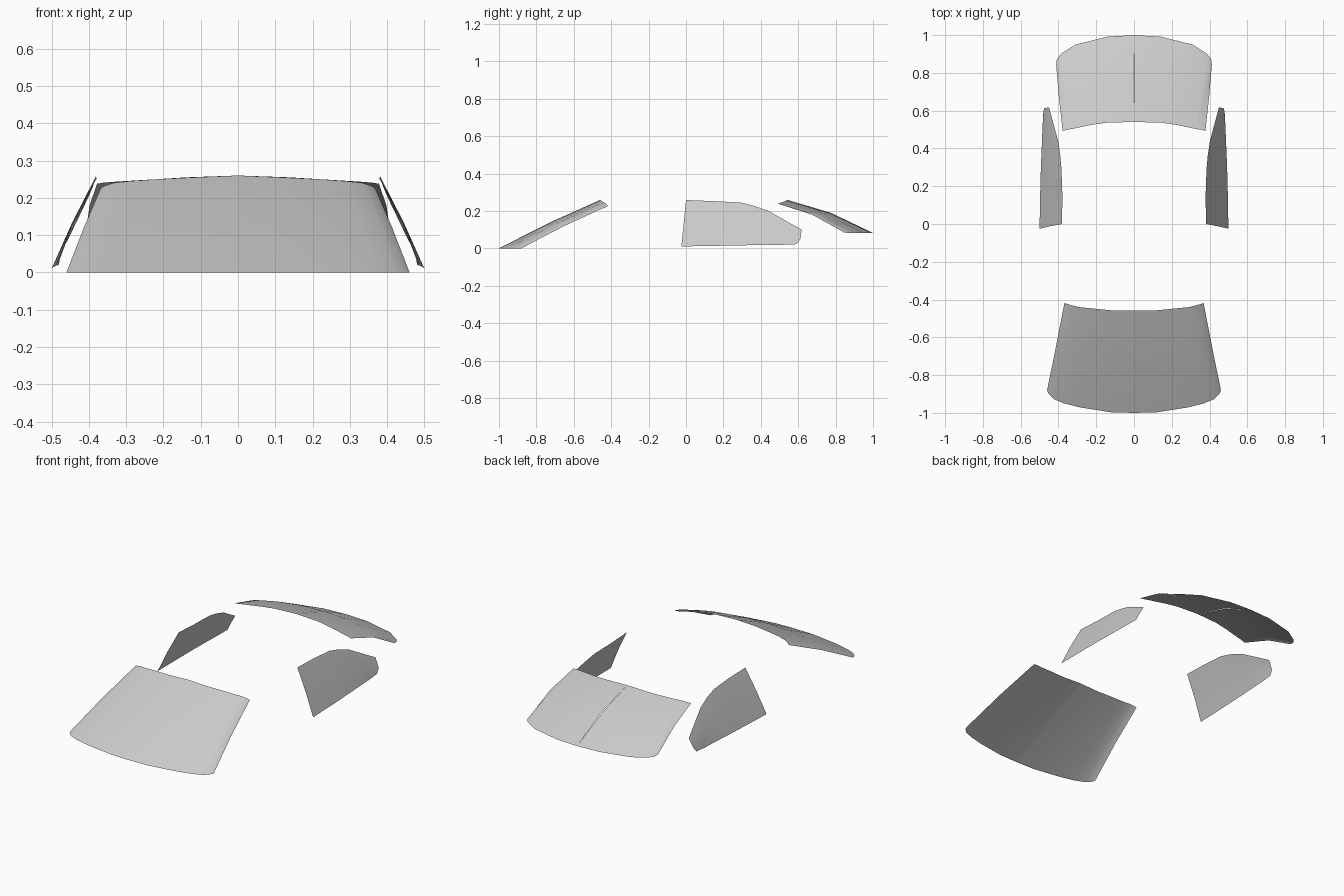
import bpy


def mid_row(a, b, bulge):
    """Row halfway between two edges, pushed outward by bulge."""
    return [tuple((p + q) / 2 + d for p, q, d in zip(u, v, bulge))
            for u, v in zip(a, b)]


def pane(name, first, last, bulge, mid=None):
    """Curved glass sheet lofted between two edges, mirrored across x = 0."""
    rows = [first, mid or mid_row(first, last, bulge), last]
    n = len(first)
    verts = [p for row in rows for p in row]
    faces = [(r * n + c, r * n + c + 1, (r + 1) * n + c + 1, (r + 1) * n + c)
             for r in range(2) for c in range(n - 1)]
    mesh = bpy.data.meshes.new(name)
    mesh.from_pydata(verts, [], faces)
    obj = bpy.data.objects.new(name, mesh)
    bpy.context.collection.objects.link(obj)
    mirror = obj.modifiers.new("Mirror", 'MIRROR')
    mirror.use_mirror_merge = False  # keeps the centre seam
    bpy.ops.object.select_all(action='DESELECT')
    obj.select_set(True)
    bpy.context.view_layer.objects.active = obj
    bpy.ops.object.shade_smooth_by_angle()
    return obj


# Windshield: bottom edge, then top edge, from the centre outwards
pane("windshield",
     [(0, -1, 0), (.12, -.997, 0), (.28, -.972, 0), (.37, -.95, 0),
      (.425, -.927, 0), (.452, -.90, 0), (.46, -.88, 0)],
     [(0, -.457, .26), (.12, -.457, .255), (.22, -.447, .25), (.29, -.44, .245),
      (.335, -.429, .24), (.358, -.422, .232), (.368, -.417, .226)],
     (0, -.004, .006))

# Rear window: top edge, then bottom edge
pane("rear_window",
     [(0, .54, .26), (.14, .537, .255), (.22, .526, .25),
      (.32, .505, .244), (.36, .498, .241), (.378, .493, .238)],
     [(0, 1, .082), (.14, .992, .082), (.31, .95, .081),
      (.385, .902, .081), (.408, .875, .081), (.412, .845, .085)],
     (.003, .006, .018))

# Side windows: bottom edge, then top edge, front to back
pane("side_window",
     [(.5, -.025, .01), (.497, .15, .013), (.493, .3, .016),
      (.488, .42, .018), (.484, .52, .019), (.48, .59, .022)],
     [(.381, .0, .258), (.379, .15, .252), (.384, .29, .245),
      (.39, .36, .228), (.402, .44, .20), (.45, .618, .10)],
     (.005, 0, 0),
     mid=[(.444, -.012, .135), (.442, .15, .133), (.443, .295, .131),
          (.445, .39, .123), (.45, .48, .11), (.476, .612, .05)])
